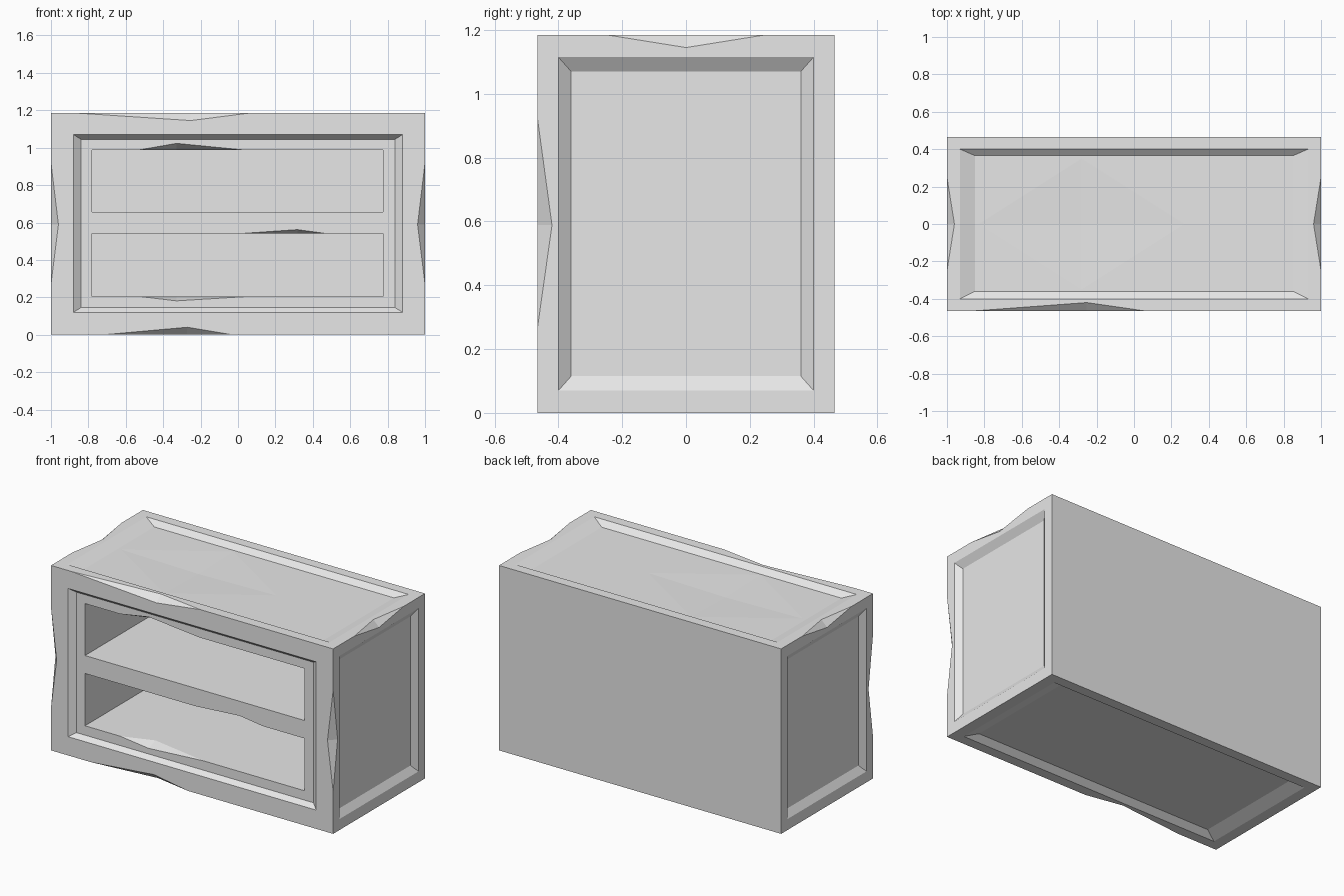
import bpy, bmesh
from mathutils import Vector

if "Cube" in bpy.data.objects:
    bpy.data.objects.remove(bpy.data.objects["Cube"], do_unlink=True)

W, D, H = 1.0, 0.465, 1.185     # half width, half depth, full height
DEPTH = 0.03                    # depth of every sunken panel

grey = bpy.data.materials.new("plain_grey")
grey.use_nodes = True
grey.diffuse_color = (0.8, 0.8, 0.8, 1)
grey.node_tree.nodes["Principled BSDF"].inputs["Base Color"].default_value = (0.8, 0.8, 0.8, 1)


def hull(name, points):
    """Convex solid around the given points."""
    bm = bmesh.new()
    for p in points:
        bm.verts.new(p)
    bmesh.ops.convex_hull(bm, input=bm.verts[:])
    bmesh.ops.recalc_face_normals(bm, faces=bm.faces[:])
    mesh = bpy.data.meshes.new(name)
    bm.to_mesh(mesh)
    bm.free()
    mesh.materials.append(grey)
    ob = bpy.data.objects.new(name, mesh)
    bpy.context.collection.objects.link(ob)
    return ob


def box(name, x0, x1, y0, y1, z0, z1):
    return hull(name, [(x, y, z) for x in (x0, x1) for y in (y0, y1) for z in (z0, z1)])


cabinet = box("cabinet", -W, W, -D, D, 0, H)


def carve(cutter):
    """Subtract the cutter from the cabinet and discard it."""
    cutter.hide_render = True
    mod = cabinet.modifiers.new("carve", 'BOOLEAN')
    mod.operation = 'DIFFERENCE'
    mod.solver = 'EXACT'
    mod.object = cutter
    bpy.context.view_layer.update()
    graph = bpy.context.evaluated_depsgraph_get()
    mesh = bpy.data.meshes.new_from_object(cabinet.evaluated_get(graph))
    cabinet.modifiers.clear()
    cabinet.data = mesh
    bpy.data.objects.remove(cutter, do_unlink=True)


def panel(place, outer, inner):
    """Sunken panel with sloped rims; rectangles are (u0, u1, v0, v1)."""
    pts = []
    for i in (0, 1):
        for j in (2, 3):
            o = Vector((outer[i], outer[j], 0))
            n = Vector((inner[i], inner[j], -DEPTH))
            pts += [place(*n), place(*(o * 2 - n))]
    carve(hull("panel_cutter", pts))


def nick(a, b, t, u, v):
    """Chip on the edge from a to b, biting by u and v at fraction t."""
    a, b, u, v = map(Vector, (a, b, u, v))
    c = a.lerp(b, t)
    carve(hull("nick_cutter", [a, b, c + 2 * u - v, c + 2 * v - u, c - u - v]))


# Sunken panels on the front, top, bottom and both sides
panel(lambda u, v, w: (u, -D - w, v), (-.88, .88, .12, 1.07), (-.84, .84, .145, 1.045))
top_rects = (-.93, .93, -.4, .4), (-.85, .85, -.36, .365)
panel(lambda u, v, w: (u, v, H + w), *top_rects)
panel(lambda u, v, w: (u, v, -w), *top_rects)
for s in (-1, 1):
    panel(lambda u, v, w: (s * (W + w), u, v), (-.4, .4, .07, 1.115), (-.36, .36, .115, 1.07))

# Two open compartments
for z0, z1 in ((.205, .54), (.655, .988)):
    carve(box("compartment_cutter", -.78, .775, -D - .1, .4, z0, z1))

# Faint dent in the top panel
z = H - DEPTH
carve(hull("dent_cutter", [(-.83, 0, z), (.27, 0, z), (-.28, .35, z), (-.28, -.35, z),
                           (-.28, 0, z - .01), (-.28, 0, z + .05)]))

# Chips on the outer edges
up, back = Vector((0, 0, .04)), Vector((0, .045, 0))
nick((-.86, -D, H), (.06, -D, H), .66, -up, back)
nick((-.72, -D, 0), (-.03, -D, 0), .65, up, back)
for s in (-1, 1):
    inward = Vector((-s * .04, 0, 0))
    nick((s * W, -.25, H), (s * W, .25, H), .5, -up, inward)
    nick((s * W, -D, .27), (s * W, -D, .92), .49, inward, back)

# Chips on the compartment edges
y = -D + DEPTH
nick((-.53, y, .988), (.03, y, .988), .36, (0, 0, .035), (0, .07, 0))
nick((0, y, .54), (.48, y, .54), .66, (0, 0, .022), (0, .07, 0))
nick((-.53, y, .205), (.06, y, .205), .34, (0, 0, -.024), (0, .07, 0))

for poly in cabinet.data.polygons:
    poly.use_smooth = False
